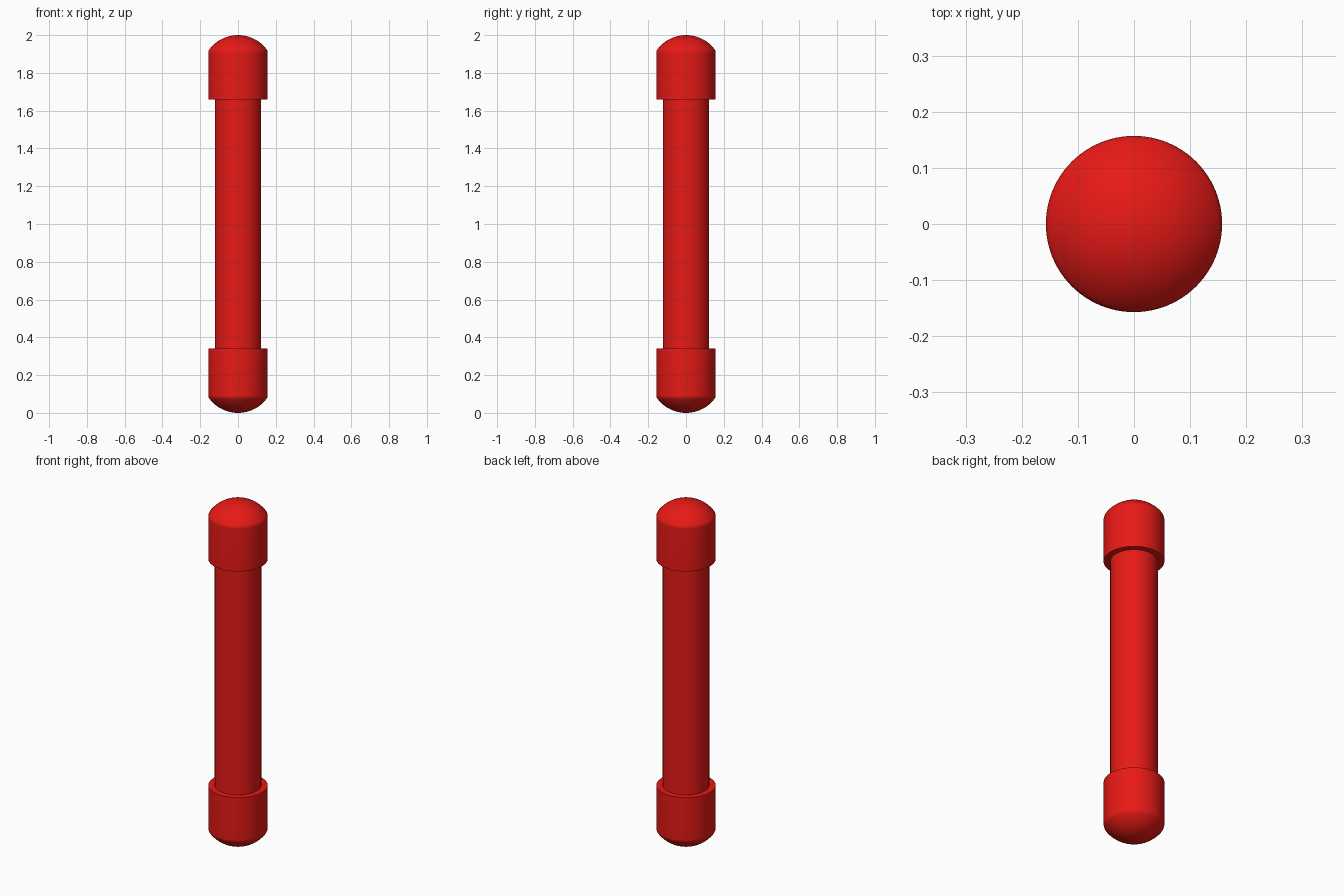
import bpy, bmesh, math

if "Cube" in bpy.data.objects:
    bpy.data.objects.remove(bpy.data.objects["Cube"])

SEG = 96
CAP_R, TUBE_R = 0.157, 0.123
DOME_R, FILLET = 0.19, 0.03

red = bpy.data.materials.new("red")
red.diffuse_color = (0.8, 0.01, 0.008, 1)
red.use_nodes = True
red.node_tree.nodes["Principled BSDF"].inputs["Base Color"].default_value = red.diffuse_color


def lathe(name, profile):
    """Spin an (r, z) profile around the z axis into a closed solid."""
    bm = bmesh.new()
    verts = [bm.verts.new((r, 0, z)) for r, z in profile]
    edges = [bm.edges.new(pair) for pair in zip(verts, verts[1:])]
    bmesh.ops.spin(bm, geom=verts + edges, axis=(0, 0, 1), cent=(0, 0, 0),
                   angle=math.tau, steps=SEG)
    bmesh.ops.remove_doubles(bm, verts=bm.verts, dist=1e-5)
    bmesh.ops.recalc_face_normals(bm, faces=bm.faces)
    mesh = bpy.data.meshes.new(name)
    bm.to_mesh(mesh)
    bm.free()
    mesh.materials.append(red)
    obj = bpy.data.objects.new(name, mesh)
    bpy.context.collection.objects.link(obj)
    bpy.ops.object.select_all(action='DESELECT')
    obj.select_set(True)
    bpy.context.view_layer.objects.active = obj
    bpy.ops.object.shade_smooth_by_angle(angle=math.radians(35))
    return obj


def cap_profile():
    """Flat rim, straight wall, rounded shoulder and shallow dome."""
    fx, dz = CAP_R - FILLET, 2 - DOME_R
    a = math.asin(fx / (DOME_R - FILLET))
    fz = dz + (DOME_R - FILLET) * math.cos(a)
    pts = [(0, 1.66), (CAP_R, 1.66)]
    for i in range(7):
        t = math.pi / 2 + (a - math.pi / 2) * i / 6
        pts.append((fx + FILLET * math.sin(t), fz + FILLET * math.cos(t)))
    for i in range(1, 13):
        t = a * (1 - i / 12)
        pts.append((DOME_R * math.sin(t), dz + DOME_R * math.cos(t)))
    return pts


# Long straight tube, ends tucked into the caps
lathe("tube", [(0, 0.2), (TUBE_R, 0.2), (TUBE_R, 1.8), (0, 1.8)])

# Matching domed end caps, the bottom one mirrored about mid height
top = cap_profile()
lathe("top_cap", top)
lathe("bottom_cap", [(r, 2 - z) for r, z in top])
